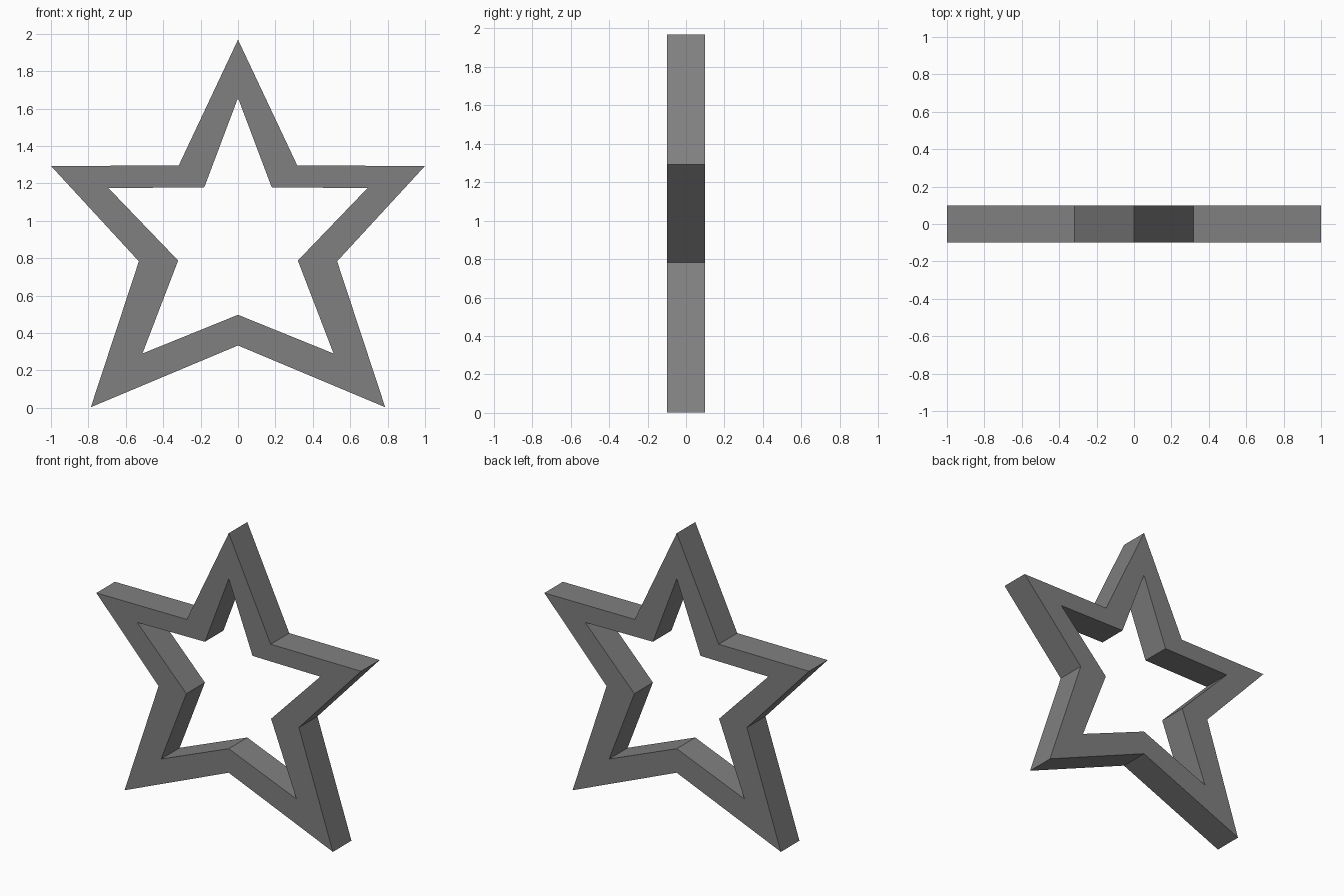
import bpy
import bmesh

default = bpy.data.objects.get("Cube")
if default:
    bpy.data.objects.remove(default, do_unlink=True)

HALF_DEPTH = 0.1

# Right half of each star outline, from the top point down to the bottom notch
OUTER = [(0, 1.968), (0.317, 1.295), (1, 1.293), (0.53, 0.783), (0.787, 0.003), (0, 0.333)]
INNER = [(0, 1.657), (0.18, 1.179), (0.692, 1.174), (0.32, 0.787), (0.511, 0.29), (0, 0.497)]


def mirrored(half):
    return half + [(-x, z) for x, z in half[-2:0:-1]]


# Grey material
grey = bpy.data.materials.new("grey")
grey.use_nodes = True
colour = (0.216, 0.216, 0.216, 1)
grey.diffuse_color = colour
grey.node_tree.nodes["Principled BSDF"].inputs["Base Color"].default_value = colour

# Star frame: front ring of quads between the outlines, extruded to the back
bm = bmesh.new()
outer, inner = [
    [bm.verts.new((x, -HALF_DEPTH, z)) for x, z in mirrored(half)] for half in (OUTER, INNER)
]
count = len(outer)
for i in range(count):
    j = (i + 1) % count
    bm.faces.new((outer[i], outer[j], inner[j], inner[i]))
back = bmesh.ops.extrude_face_region(bm, geom=bm.faces[:], use_keep_orig=True)
moved = [v for v in back["geom"] if isinstance(v, bmesh.types.BMVert)]
bmesh.ops.translate(bm, verts=moved, vec=(0, 2 * HALF_DEPTH, 0))
bmesh.ops.recalc_face_normals(bm, faces=bm.faces[:])

mesh = bpy.data.meshes.new("star_frame")
bm.to_mesh(mesh)
bm.free()
mesh.materials.append(grey)
star = bpy.data.objects.new("star_frame", mesh)
bpy.context.collection.objects.link(star)
